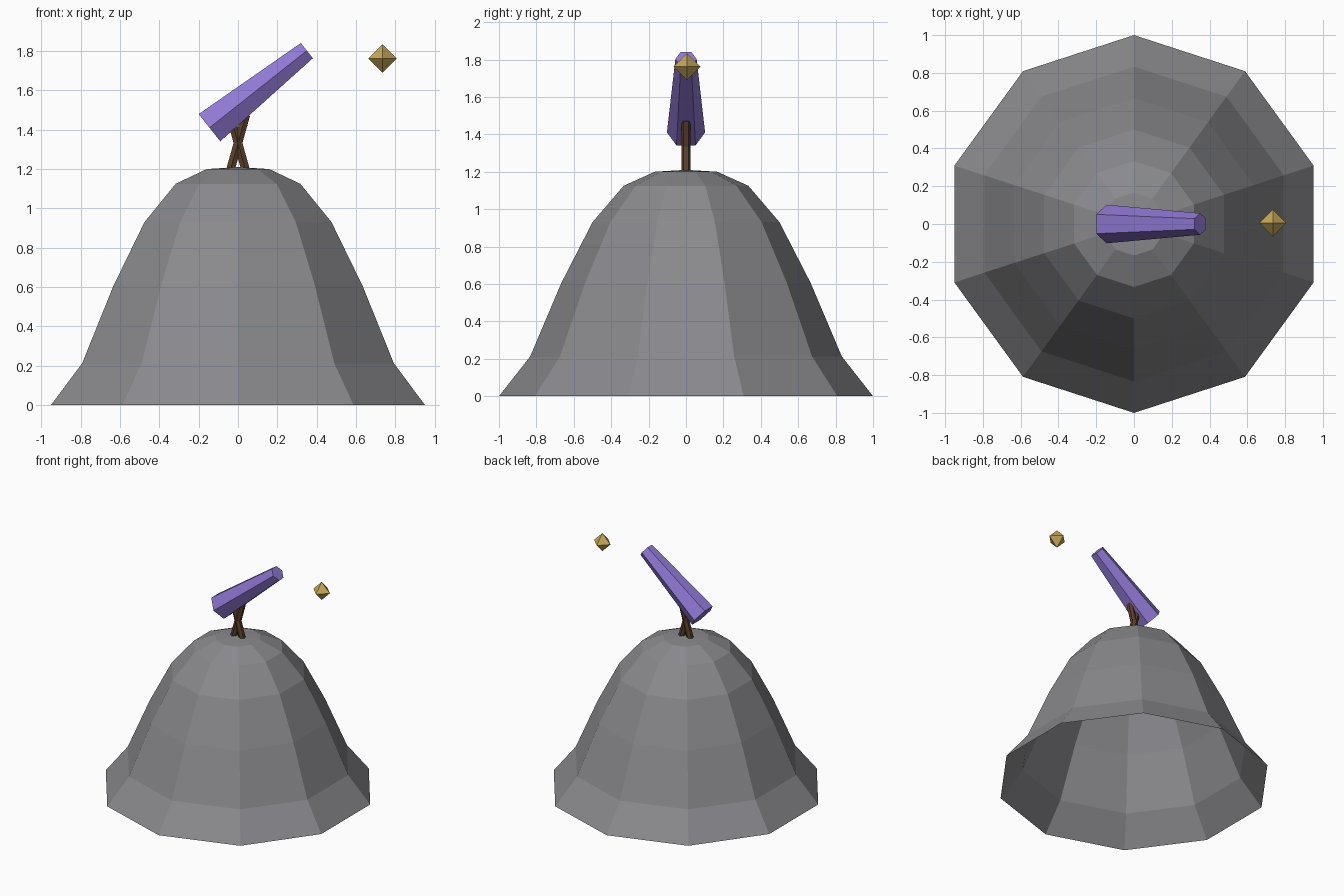
import bpy, bmesh, math
from mathutils import Vector

if "Cube" in bpy.data.objects:
    bpy.data.objects.remove(bpy.data.objects["Cube"])


def material(name, srgb):
    m = bpy.data.materials.new(name)
    lin = [(c / 255 / 12.92) if c < 11 else ((c / 255 + 0.055) / 1.055) ** 2.4 for c in srgb]
    m.diffuse_color = (*lin, 1)
    m.use_nodes = True
    m.node_tree.nodes["Principled BSDF"].inputs["Base Color"].default_value = m.diffuse_color
    return m


stone = material("stone grey", (138, 138, 142))
purple = material("purple", (144, 120, 212))
wood = material("dark wood", (92, 64, 40))
gold = material("gold", (200, 168, 88))


def finish(name, bm, mat):
    bmesh.ops.recalc_face_normals(bm, faces=bm.faces)
    me = bpy.data.meshes.new(name)
    bm.to_mesh(me)
    bm.free()
    me.materials.append(mat)
    ob = bpy.data.objects.new(name, me)
    bpy.context.collection.objects.link(ob)
    return ob


def rod(name, a, b, r1, r2, sides, mat, turn=0.0):
    """Capped tapered prism from a to b, lying in the xz plane."""
    a, b = Vector(a), Vector(b)
    axis = (b - a).normalized()
    side = Vector((0, 1, 0))
    up = axis.cross(side)
    bm = bmesh.new()
    rings = []
    for p, r in ((a, r1), (b, r2)):
        angles = [turn + 2 * math.pi * i / sides for i in range(sides)]
        rings.append([bm.verts.new(p + r * (math.cos(t) * side + math.sin(t) * up)) for t in angles])
    for i in range(sides):
        j = (i + 1) % sides
        bm.faces.new((rings[0][i], rings[0][j], rings[1][j], rings[1][i]))
    for ring in rings:
        bm.faces.new(ring)
    return finish(name, bm, mat)


# Hill: ten-sided bell, open underneath
bm = bmesh.new()
profile = [(1, 0), (5 / 6, 0.212), (4 / 6, 0.605), (0.5, 0.93), (2 / 6, 1.125), (1 / 6, 1.2)]
rings = []
for r, z in profile:
    angles = [math.pi / 2 + math.pi / 5 * i for i in range(10)]
    rings.append([bm.verts.new((r * math.cos(t), r * math.sin(t), z)) for t in angles])
apex = bm.verts.new((0, 0, 1.21))
for i in range(10):
    j = (i + 1) % 10
    for lo, hi in zip(rings, rings[1:]):
        bm.faces.new((lo[i], lo[j], hi[j], hi[i]))
    bm.faces.new((rings[-1][i], rings[-1][j], apex))
finish("hill", bm, stone)

# Crossed stand legs
for s, name in ((1, "stand_leg_left"), (-1, "stand_leg_right")):
    rod(name, (-0.04 * s, 0, 1.19), (0.04 * s, 0, 1.475), 0.025, 0.025, 6, wood)

# Telescope tube
rod("telescope", (-0.145, 0, 1.41), (0.35, 0, 1.802), 0.102, 0.057, 6, purple)

# Floating star
bm = bmesh.new()
bmesh.ops.create_cone(bm, segments=4, radius1=0.072, radius2=0, depth=0.072, cap_ends=False)
bmesh.ops.translate(bm, vec=(0, 0, 0.036), verts=bm.verts)
lower = bmesh.ops.duplicate(bm, geom=bm.verts[:] + bm.edges[:] + bm.faces[:])["geom"]
for v in lower:
    if isinstance(v, bmesh.types.BMVert):
        v.co.z *= -1
bmesh.ops.remove_doubles(bm, verts=bm.verts, dist=0.0001)
star = finish("star", bm, gold)
star.location = (0.735, 0.005, 1.762)
